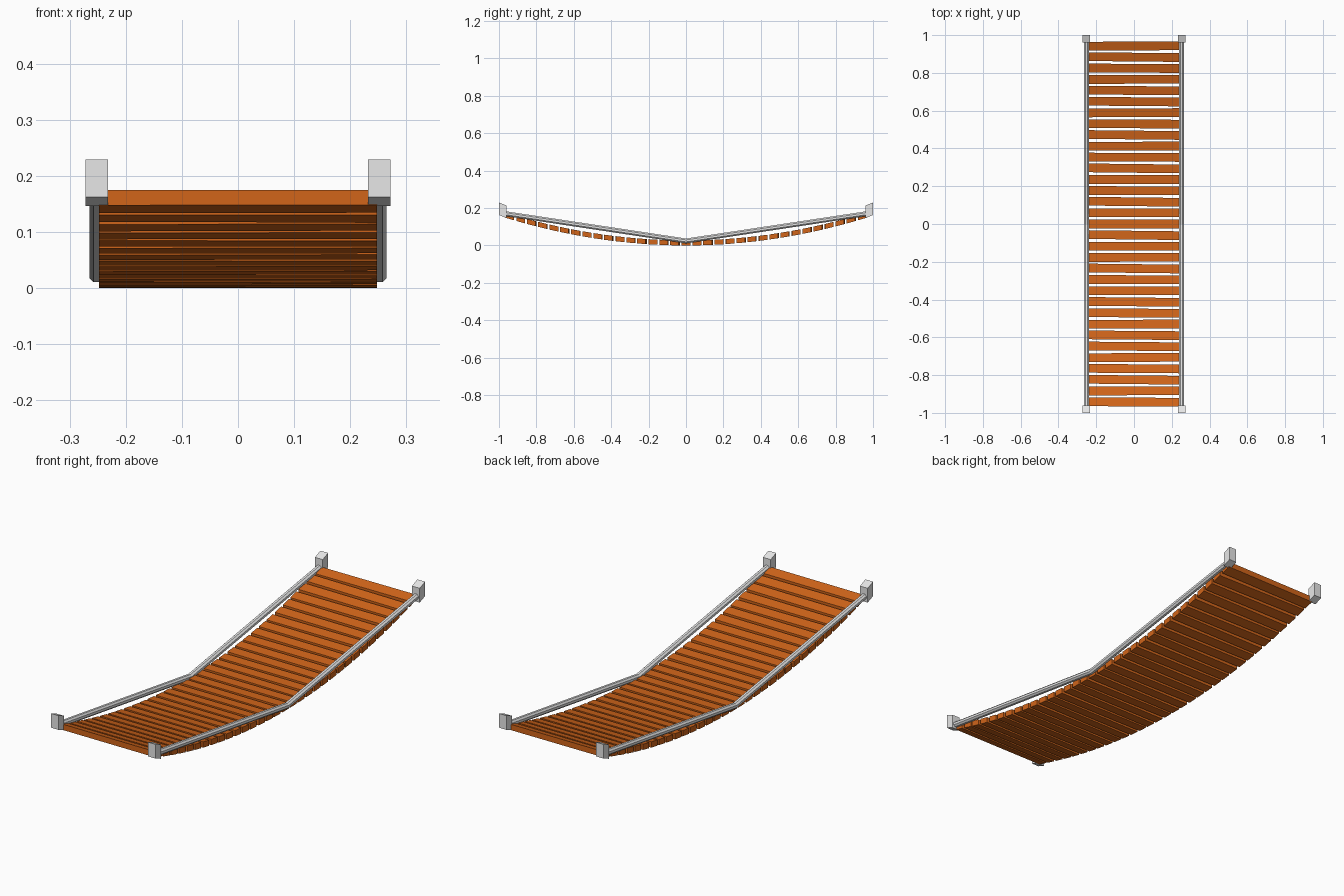
import bpy, bmesh, math
from mathutils import Matrix, Vector

cube = bpy.data.objects.get("Cube")
if cube:
    bpy.data.objects.remove(cube, do_unlink=True)


def material(name, rgb):
    m = bpy.data.materials.new(name)
    m.use_nodes = True
    m.diffuse_color = (*rgb, 1)
    m.node_tree.nodes["Principled BSDF"].inputs["Base Color"].default_value = (*rgb, 1)
    return m


WOOD = material("orange wood", (0.64, 0.13, 0.01))
GREY = material("pale grey", (0.8, 0.8, 0.8))


def finish(name, bm, mat):
    bmesh.ops.recalc_face_normals(bm, faces=bm.faces)
    mesh = bpy.data.meshes.new(name)
    bm.to_mesh(mesh)
    bm.free()
    mesh.materials.append(mat)
    obj = bpy.data.objects.new(name, mesh)
    bpy.context.collection.objects.link(obj)


# Box with upright sides whose top and bottom follow a slope along y
def sloped_box(name, centre, slope, yaw, size, mat):
    shear = Matrix.Identity(4)
    shear[2][1] = slope
    matrix = (Matrix.Translation(centre) @ shear @ Matrix.Rotation(yaw, 4, 'Z')
              @ Matrix.Diagonal((*size, 1)))
    bm = bmesh.new()
    bmesh.ops.create_cube(bm, size=1, matrix=matrix)
    finish(name, bm, mat)


# Planks hang along a parabola, each slightly skewed
COUNT, SPACING, SAG, THICK = 33, 0.0589, 0.159, 0.027
for i in range(COUNT):
    y = (i - COUNT // 2) * SPACING
    sloped_box(f"plank_{i + 1}", (0, y, THICK / 2 + SAG * y * y), 2 * SAG * y,
               0.008 * math.sin(2 * i) - 0.004, (0.495, 0.046, THICK), WOOD)


# Eight-sided hand rope with a mitred bend in the middle
def rope(name, x):
    bm = bmesh.new()
    rings = []
    for y, z in ((-0.98, 0.172), (0, 0.024), (0.98, 0.172)):
        angles = [math.pi / 8 + k * math.pi / 4 for k in range(8)]
        rings.append([bm.verts.new(Vector((x + 0.0141 * math.cos(a), y, z + 0.0141 * math.sin(a))))
                      for a in angles])
    for a, b in zip(rings, rings[1:]):
        for k in range(8):
            n = (k + 1) % 8
            bm.faces.new((a[k], a[n], b[n], b[k]))
    bm.faces.new(rings[0])
    bm.faces.new(rings[-1])
    finish(name, bm, GREY)


# Ropes and end posts, whose tops slope down towards the middle
for side, sx in (("left", 1), ("right", -1)):
    rope(f"{side}_rope", sx * 0.252)
    for end, sy in (("front", -1), ("back", 1)):
        sloped_box(f"{end}_{side}_post", (sx * 0.252, sy * 0.98, 0.188), sy * 0.4,
                   0, (0.04, 0.04, 0.067), GREY)
